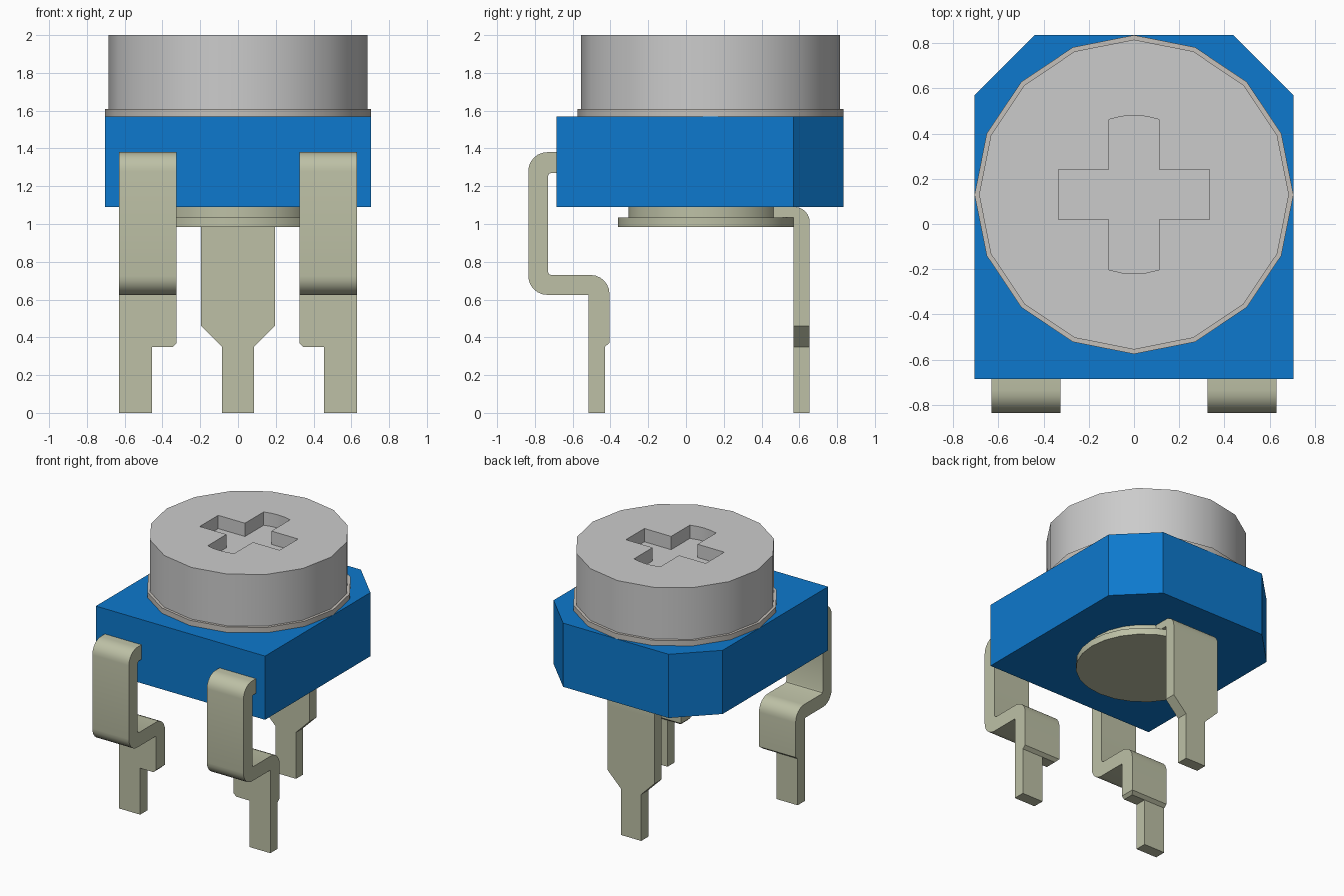
import bpy, bmesh, math
from mathutils import Vector

old = bpy.data.objects.get("Cube")
if old:
    bpy.data.objects.remove(old, do_unlink=True)


def material(name, rgb):
    m = bpy.data.materials.new(name)
    m.use_nodes = True
    m.diffuse_color = (*rgb, 1)
    m.node_tree.nodes["Principled BSDF"].inputs["Base Color"].default_value = (*rgb, 1)
    return m


BLUE = material("blue plastic", (0.004, 0.19, 0.61))
GREY = material("grey plastic", (0.6, 0.6, 0.6))
WARM = material("warm grey rim", (0.56, 0.53, 0.49))
METAL = material("tinned metal", (0.51, 0.53, 0.38))


def finish(name, bm, mat, smooth=True):
    bmesh.ops.recalc_face_normals(bm, faces=bm.faces)
    me = bpy.data.meshes.new(name)
    bm.to_mesh(me)
    bm.free()
    me.materials.append(mat)
    ob = bpy.data.objects.new(name, me)
    bpy.context.collection.objects.link(ob)
    if smooth:
        smooth_sides(ob)
    return ob


def smooth_sides(ob):
    bpy.ops.object.select_all(action="DESELECT")
    ob.select_set(True)
    bpy.context.view_layer.objects.active = ob
    bpy.ops.object.shade_smooth_by_angle(angle=math.radians(32))


def add_prism(bm, pts, axis, a, b):
    """Extrude a 2D outline along an axis from a to b."""
    place = {"x": lambda p: (a, p[0], p[1]),
             "y": lambda p: (p[0], a, p[1]),
             "z": lambda p: (p[0], p[1], a)}[axis]
    face = bm.faces.new([bm.verts.new(place(p)) for p in pts])
    ext = bmesh.ops.extrude_face_region(bm, geom=[face])
    step = Vector([b - a if axis == k else 0 for k in "xyz"])
    bmesh.ops.translate(bm, vec=step, verts=[v for v in ext["geom"] if isinstance(v, bmesh.types.BMVert)])


def prism(name, pts, axis, a, b, mat, smooth=True):
    bm = bmesh.new()
    add_prism(bm, pts, axis, a, b)
    return finish(name, bm, mat, smooth)


def arc(cx, cy, r, start, end, n):
    angles = [math.radians(start + (end - start) * i / n) for i in range(n + 1)]
    return [(cx + r * math.cos(t), cy + r * math.sin(t)) for t in angles]


def ring(cy, r, n):
    return arc(0, cy, r, 0, 360, n)[:-1]


# Housing with two cut corners at the back
housing = [(-0.705, -0.685), (0.705, -0.685), (0.705, 0.57),
           (0.44, 0.835), (-0.44, 0.835), (-0.705, 0.57)]
prism("housing", housing, "z", 1.09, 1.57, BLUE, smooth=False)

# Dial, its rim, and the cross-shaped screwdriver slot
CY = 0.13
prism("dial_rim", ring(CY, 0.705, 16), "z", 1.57, 1.61, WARM)
dial = prism("dial", ring(CY, 0.685, 16), "z", 1.61, 2.0, GREY, smooth=False)
w, reach = 0.11, 0.333
tip = math.degrees(math.asin(w / 0.35))
slot = ([(reach, CY - w), (reach, CY + w), (w, CY + w)]
        + arc(0, CY, 0.35, 90 - tip, 90 + tip, 4)
        + [(-w, CY + w), (-reach, CY + w), (-reach, CY - w), (-w, CY - w)]
        + arc(0, CY, 0.35, 270 - tip, 270 + tip, 4)
        + [(w, CY - w)])
cutter = prism("slot_cutter", slot, "z", 1.9, 2.1, GREY, smooth=False)
cutter.hide_render = True
cut = dial.modifiers.new("slot", "BOOLEAN")
cut.operation, cut.solver, cut.object = "DIFFERENCE", "EXACT", cutter
bpy.context.view_layer.objects.active = dial
bpy.ops.object.modifier_apply(modifier=cut.name)
bpy.data.objects.remove(cutter, do_unlink=True)
smooth_sides(dial)

# Wiper contact under the housing
prism("wiper_collar", ring(0.105, 0.41, 24), "z", 1.035, 1.09, METAL)
prism("wiper_disc", ring(0.105, 0.465, 24), "z", 0.985, 1.035, METAL)

# Centre pin: bent tab at the top, tapered blade below
bend = ([(0.4, 1.035), (0.57, 1.035), (0.57, 0.95), (0.655, 0.95)]
        + arc(0.575, 1.01, 0.08, 0, 90, 6) + [(0.4, 1.09)])
prism("centre_pin_bend", bend, "x", -0.195, 0.195, METAL)
blade = [(-0.085, 0), (0.085, 0), (0.085, 0.35), (0.195, 0.46),
         (0.195, 0.95), (-0.195, 0.95), (-0.195, 0.46), (-0.085, 0.35)]
prism("centre_pin_blade", blade, "y", 0.57, 0.655, METAL, smooth=False)

# Front pins: S-shaped strip, chamfered shoulder and narrow tail
strip = ([(-0.66, 1.38)] + arc(-0.735, 1.28, 0.1, 90, 180, 6)
         + arc(-0.735, 0.725, 0.1, 180, 270, 6)
         + [(-0.515, 0.625), (-0.515, 0.37), (-0.405, 0.37)]
         + arc(-0.505, 0.63, 0.1, 0, 90, 6)
         + arc(-0.715, 0.745, 0.015, 270, 180, 2)
         + arc(-0.715, 1.255, 0.015, 180, 90, 2) + [(-0.66, 1.27)])
for side, s in (("left", 1), ("right", -1)):
    prism(side + "_pin_strip", strip, "x", s * 0.325, s * 0.63, METAL)

    bm = bmesh.new()
    add_prism(bm, [(s * x, y) for x, y in ((0.325, -0.515), (0.63, -0.515), (0.63, -0.405), (0.325, -0.405))],
              "z", 0.37, 0.35)
    for v in bm.verts:
        if v.co.z < 0.36:
            if abs(v.co.x) < 0.4:
                v.co.x = s * 0.345
            v.co.y = min(v.co.y, -0.43)
    finish(side + "_pin_shoulder", bm, METAL, smooth=False)

    tail = [(s * 0.455, -0.515), (s * 0.63, -0.515), (s * 0.63, -0.43), (s * 0.455, -0.43)]
    prism(side + "_pin_tail", tail, "z", 0, 0.35, METAL, smooth=False)
